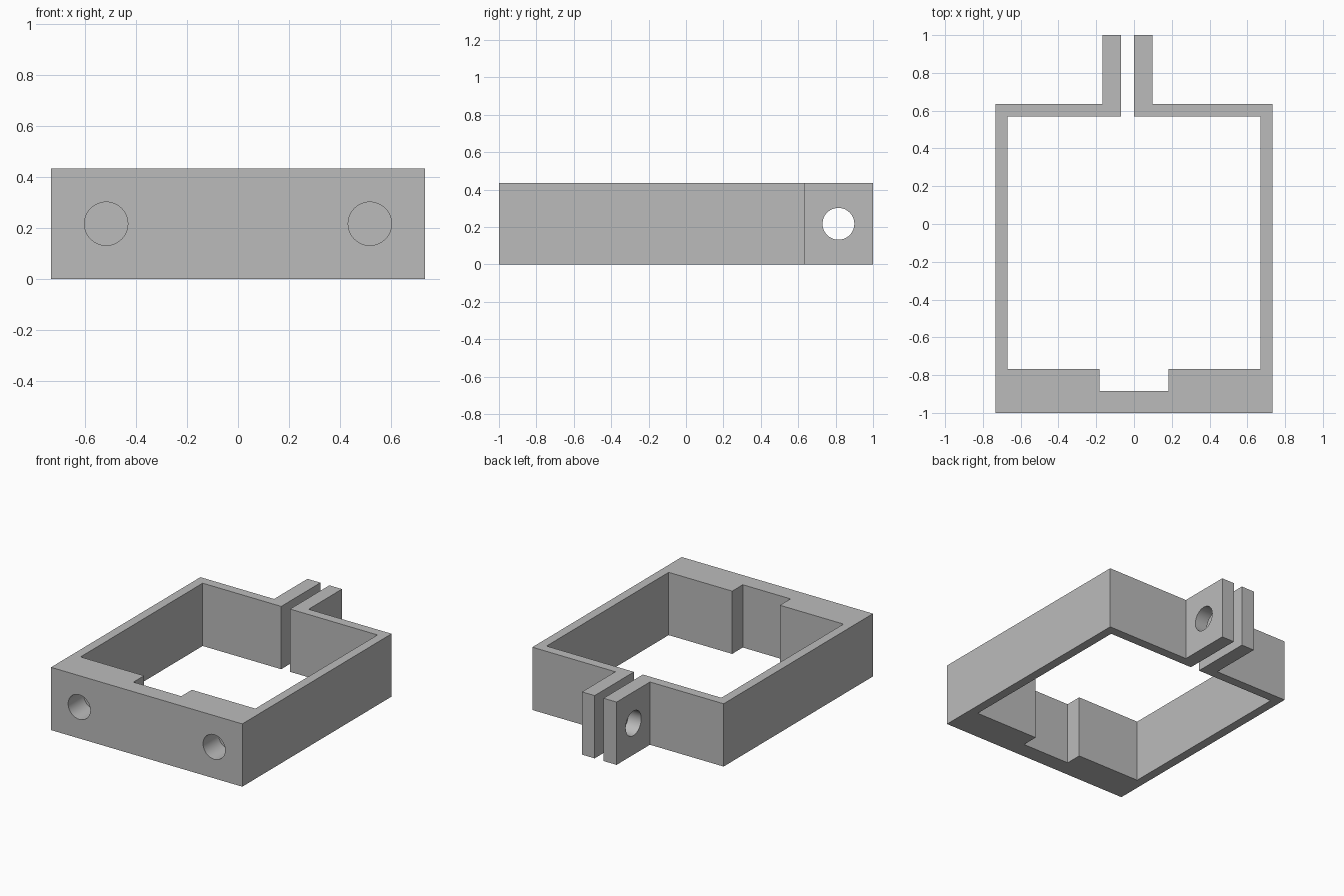
import bpy
import bmesh
from math import pi, radians
from mathutils import Matrix

default = bpy.data.objects.get("Cube")
if default:
    bpy.data.objects.remove(default, do_unlink=True)

HEIGHT = 0.435
MID = HEIGHT / 2
HOLE_R = 0.085

grey = bpy.data.materials.new("plain grey")
grey.use_nodes = True
colour = (0.5, 0.5, 0.5, 1)
grey.diffuse_color = colour
grey.node_tree.nodes["Principled BSDF"].inputs["Base Color"].default_value = colour


def add_object(name, bm):
    mesh = bpy.data.meshes.new(name)
    bmesh.ops.recalc_face_normals(bm, faces=bm.faces)
    bm.to_mesh(mesh)
    bm.free()
    mesh.materials.append(grey)
    obj = bpy.data.objects.new(name, mesh)
    bpy.context.collection.objects.link(obj)
    return obj


def extruded(name, outline):
    bm = bmesh.new()
    face = bm.faces.new([bm.verts.new((x, y, 0)) for x, y in outline])
    top = bmesh.ops.extrude_face_region(bm, geom=[face])["geom"]
    verts = [v for v in top if isinstance(v, bmesh.types.BMVert)]
    bmesh.ops.translate(bm, verts=verts, vec=(0, 0, HEIGHT))
    return add_object(name, bm)


def drill(target, centre, axis, length):
    """Cut a round hole of the given length centred on a point."""
    bm = bmesh.new()
    bmesh.ops.create_cone(bm, cap_ends=True, segments=48, radius1=HOLE_R,
                          radius2=HOLE_R, depth=length,
                          matrix=Matrix.Translation(centre) @ Matrix.Rotation(pi / 2, 4, axis))
    cutter = add_object("hole_cutter", bm)
    cutter.hide_render = True
    mod = target.modifiers.new("hole", 'BOOLEAN')
    mod.operation = 'DIFFERENCE'
    mod.solver = 'EXACT'
    mod.object = cutter
    bpy.context.view_layer.objects.active = target
    bpy.ops.object.modifier_apply(modifier=mod.name)
    bpy.data.objects.remove(cutter, do_unlink=True)


# Split frame with thick notched front bar and two clamp tabs at the back
OUT_X, IN_X, NOTCH = 0.733, 0.67, 0.183
BACK, BACK_IN, BAR, NOTCH_Y = 0.635, 0.57, -0.767, -0.883
frame = extruded("clamp_frame", [
    (-OUT_X, -1), (OUT_X, -1), (OUT_X, BACK),
    (0.097, BACK), (0.097, 1), (0, 1), (0, BACK_IN),
    (IN_X, BACK_IN), (IN_X, BAR), (NOTCH, BAR), (NOTCH, NOTCH_Y),
    (-NOTCH, NOTCH_Y), (-NOTCH, BAR), (-IN_X, BAR), (-IN_X, BACK_IN),
    (-0.068, BACK_IN), (-0.068, 1), (-0.168, 1), (-0.168, BACK),
    (-OUT_X, BACK),
])

# Blind mounting holes in the front bar
for side in (-1, 1):
    drill(frame, (side * 0.517, -1, MID), 'X', 0.34)

# Clamp bolt hole through both tabs
drill(frame, (-0.034, 0.815, MID), 'Y', 0.5)

# Smooth bores, crisp edges
bpy.ops.object.select_all(action='DESELECT')
frame.select_set(True)
bpy.context.view_layer.objects.active = frame
bpy.ops.object.shade_smooth_by_angle(angle=radians(30))
